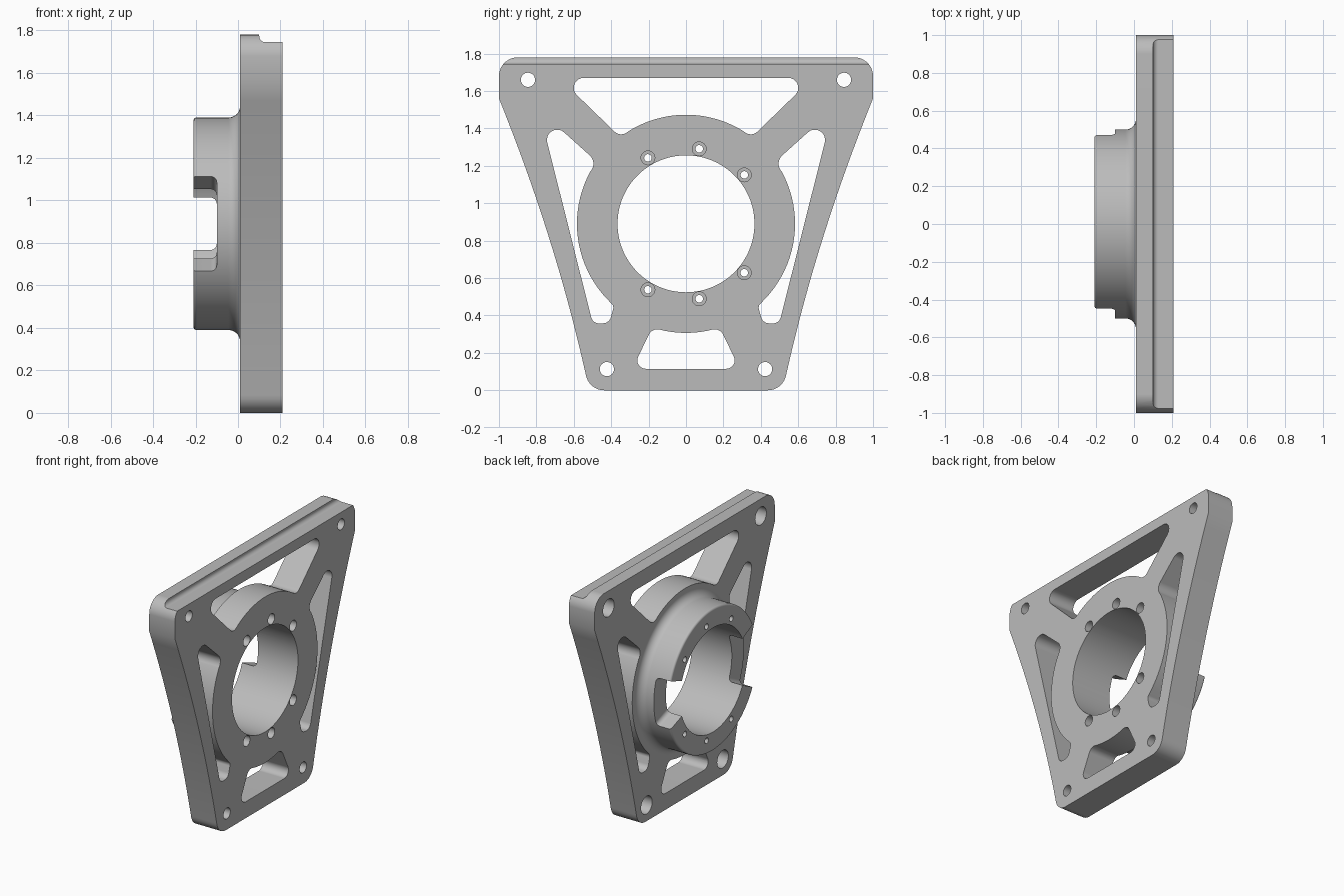
import bpy, bmesh, math
from mathutils import Vector

if "Cube" in bpy.data.objects:
    bpy.data.objects.remove(bpy.data.objects["Cube"])

CENTRE = Vector((0, 0.89))      # ring centre in (y, z)
RING, BOSS, BORE = 0.583, 0.5, 0.366
BACK, FACE, TIP = 0.01, 0.21, -0.21   # x of plate back, plate face, boss end

grey = bpy.data.materials.new("light_grey")
grey.use_nodes = True
grey.diffuse_color = (0.5, 0.5, 0.5, 1)
grey.node_tree.nodes["Principled BSDF"].inputs["Base Color"].default_value = (0.5, 0.5, 0.5, 1)


def polar(r, degrees):
    a = math.radians(degrees)
    return CENTRE + Vector((r * math.cos(a), r * math.sin(a)))


def ring_arc(a0, a1, n=20):
    return [(*polar(RING, a0 + (a1 - a0) * i / n), 0) for i in range(n + 1)]


def mirrored(pts):
    return [(-y, z, r) for y, z, r in reversed(pts)]


def rounded(pts, n=9):
    """Outline from (y, z, corner radius) points."""
    out = []
    for i, (y, z, r) in enumerate(pts):
        c = Vector((y, z))
        if not r:
            out.append(c)
            continue
        u = (Vector(pts[i - 1][:2]) - c).normalized()
        v = (Vector(pts[(i + 1) % len(pts)][:2]) - c).normalized()
        half = u.angle(v) / 2
        mid = c + (u + v).normalized() * r / math.sin(half)
        d = r / math.tan(half)
        a, b = c + u * d - mid, c + v * d - mid
        sweep = a.angle(b)
        for k in range(n + 1):
            t = k / n
            out.append(mid + (a * math.sin((1 - t) * sweep) + b * math.sin(t * sweep)) / math.sin(sweep))
    return out


def prism(bm, outline, x0, x1):
    low = [bm.verts.new((x0, p[0], p[1])) for p in outline]
    high = [bm.verts.new((x1, p[0], p[1])) for p in outline]
    bm.faces.new(low)
    bm.faces.new(high)
    for i in range(len(low)):
        bm.faces.new((low[i - 1], low[i], high[i], high[i - 1]))
    return high


def turned(bm, centre, profile, n):
    """Solid of revolution about x from (x, radius) steps."""
    rings = []
    for x, r in profile:
        rings.append([bm.verts.new((x, centre[0] + r * math.cos(math.tau * i / n),
                                    centre[1] + r * math.sin(math.tau * i / n))) for i in range(n)])
    bm.faces.new(rings[0])
    bm.faces.new(rings[-1])
    for p, q in zip(rings, rings[1:]):
        for i in range(n):
            bm.faces.new((p[i - 1], p[i], q[i], q[i - 1]))


def make(name, bm):
    bmesh.ops.recalc_face_normals(bm, faces=bm.faces[:])
    mesh = bpy.data.meshes.new(name)
    bm.to_mesh(mesh)
    bm.free()
    mesh.materials.append(grey)
    ob = bpy.data.objects.new(name, mesh)
    bpy.context.collection.objects.link(ob)
    return ob


def combine(target, other, operation):
    mod = target.modifiers.new(operation, "BOOLEAN")
    mod.object, mod.operation, mod.solver = other, operation, "EXACT"
    bpy.context.view_layer.objects.active = target
    bpy.ops.object.modifier_apply(modifier=mod.name)
    bpy.data.objects.remove(other)


# Plate with gently hollowed sides
p0, p1, p2 = Vector((0.536, 0.085)), Vector((0.70, 0.82)), Vector((1, 1.56))
side = [(*(p0 * (1 - t) ** 2 + p1 * 2 * t * (1 - t) + p2 * t * t), 0) for t in (i / 16 for i in range(17))]
half = [(0.52, 0, 0.1)] + side + [(1, 1.78, 0.1)]
bm = bmesh.new()
prism(bm, rounded(half + mirrored(half)), BACK, FACE)
plate = make("mounting_plate", bm)

# Boss with a flared root and a rounded rim
flare, rim = 0.055, 0.015
profile = [(0.1, BOSS + flare)]
for i in range(9):
    a = math.radians(90 * i / 8)
    profile.append((BACK - flare * math.sin(a), BOSS + flare * math.cos(a) ** 1 - 0 if i == 0 else
                    BOSS + flare * (1 - math.sin(math.acos(1 - math.sin(a)))) ))
profile = [(0.1, BOSS + flare)] + [
    (BACK - flare * (1 - math.cos(math.radians(a))), BOSS + flare * (1 - math.sin(math.radians(a))))
    for a in range(0, 91, 10)]
profile += [(TIP + rim * (1 - math.sin(math.radians(a))), BOSS - rim * (1 - math.cos(math.radians(a))))
            for a in range(0, 91, 18)]
bm = bmesh.new()
turned(bm, CENTRE, profile, 128)
combine(plate, make("boss", bm), "UNION")

# Openings, bore and screw holes
bm = bmesh.new()
top = [(-0.678, 1.67, 0.053), (-0.352, 1.354, 0.05)]
prism(bm, rounded(top + ring_arc(121, 59) + mirrored(top)), -0.1, 0.3)
low = [(-0.2875, 0.115, 0.045), (-0.18, 0.335, 0.05)]
prism(bm, rounded(low + ring_arc(257, 283) + mirrored(low)), -0.1, 0.3)
slot = [(-0.786, 1.5, 0.055), (-0.475, 1.22, 0.06)] + ring_arc(151.5, 223) + [
    (-0.385, 0.45, 0.03), (-0.41, 0.36, 0.045), (-0.498, 0.355, 0.045)]
prism(bm, rounded(slot), -0.1, 0.3)
prism(bm, rounded(mirrored(slot)), -0.1, 0.3)
turned(bm, CENTRE, [(-0.4, BORE), (0.4, BORE)], 128)
for y, z in ((0.845, 1.66), (0.423, 0.113)):
    for s in (-1, 1):
        turned(bm, (s * y, z), [(-0.1, 0.062), (0.11, 0.062), (0.11, 0.038), (0.4, 0.038)], 32)
for a in (40, 80, 120):
    for s in (-1, 1):
        turned(bm, polar(0.407, s * a), [(-0.4, 0.02), (-0.05, 0.02), (-0.05, 0.037), (0.4, 0.037)], 24)
combine(plate, make("opening_cutter", bm), "DIFFERENCE")

# Two radial notches in the boss, with filleted floors, and the step along the top edge
bm = bmesh.new()
for mid, spread in ((180, 26.5), (0, 19.7)):
    outline = [polar(r, mid + s * spread) for r, s in ((0.25, -1), (0.7, -1), (0.7, 1), (0.25, 1))]
    floor = prism(bm, outline, -0.4, -0.1)
    edges = [bm.edges.get((floor[0], floor[1])), bm.edges.get((floor[2], floor[3]))]
    bmesh.ops.bevel(bm, geom=edges, offset=0.03, segments=6, profile=0.5, affect="EDGES")
step = prism(bm, [(-1.2, 1.745), (1.2, 1.745), (1.2, 2), (-1.2, 2)], 0.1, 0.4)
step_edge = [e for e in bm.edges if all(abs(v.co.x - 0.1) < 1e-4 and abs(v.co.z - 1.745) < 1e-4 for v in e.verts)]
bmesh.ops.bevel(bm, geom=step_edge, offset=0.028, segments=6, profile=0.5, affect="EDGES")
combine(plate, make("notch_cutter", bm), "DIFFERENCE")

# Smooth curved walls, crisp edges
bpy.ops.object.select_all(action="DESELECT")
plate.select_set(True)
bpy.context.view_layer.objects.active = plate
bpy.ops.object.shade_smooth_by_angle(angle=math.radians(25))
normals = plate.modifiers.new("weighted_normals", "WEIGHTED_NORMAL")
normals.keep_sharp = True
